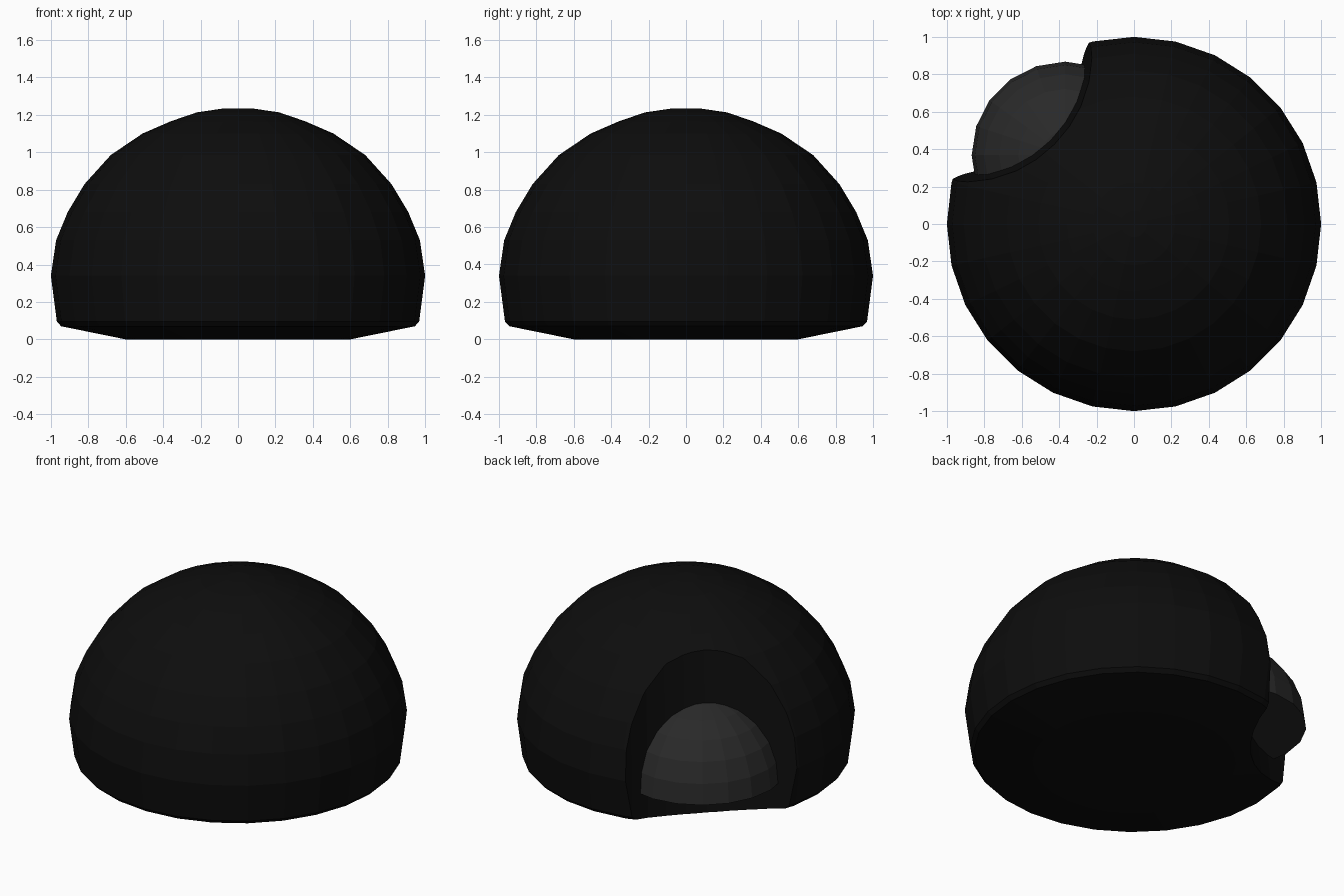
import bpy, bmesh, math
from mathutils import Matrix

if "Cube" in bpy.data.objects:
    bpy.data.objects.remove(bpy.data.objects["Cube"])

# The recess and face look towards the back left
FACING = Matrix.Rotation(math.radians(135), 4, 'Z')


def material(name, value):
    m = bpy.data.materials.new(name)
    m.diffuse_color = (value, value, value, 1)
    m.use_nodes = True
    m.node_tree.nodes["Principled BSDF"].inputs["Base Color"].default_value = m.diffuse_color
    return m


def lathe(name, profile, segments, offset=0.0, mat=None):
    """Revolve (radius, height) points about z, closing both ends."""
    bm = bmesh.new()
    rings = []
    for r, z in profile:
        if r == 0:
            rings.append([bm.verts.new((0, 0, z))] * segments)
        else:
            rings.append([bm.verts.new((r * math.cos(a), r * math.sin(a), z))
                          for a in (2 * math.pi * (i + offset) / segments for i in range(segments))])
    for low, high in zip(rings, rings[1:]):
        for i in range(segments):
            j = (i + 1) % segments
            bm.faces.new(dict.fromkeys((low[i], low[j], high[j], high[i])))
    if profile[0][0] > 0:
        bm.faces.new(rings[0][::-1])
    if profile[-1][0] > 0:
        bm.faces.new(rings[-1])
    bmesh.ops.recalc_face_normals(bm, faces=bm.faces)
    mesh = bpy.data.meshes.new(name)
    bm.to_mesh(mesh)
    bm.free()
    obj = bpy.data.objects.new(name, mesh)
    bpy.context.collection.objects.link(obj)
    if mat:
        mesh.materials.append(mat)
    return obj


# Domed shell with shallow conical underside
shell = lathe("domed_shell", [
    (0.60, 0), (0.945, 0.07), (0.968, 0.095), (1.0, 0.34), (0.972, 0.53),
    (0.91, 0.68), (0.82, 0.83), (0.68, 0.985), (0.51, 1.10), (0.36, 1.165),
    (0.22, 1.213), (0.07, 1.235), (0, 1.235)], 28, 0.0, material("black", 0.004))

# Leaning cylinder that scoops the recess out of the shell
cutter = lathe("recess_cutter", [(0.8, -0.3), (0.8, 1.5)], 40)
for v in cutter.data.vertices:
    v.co.x += 1.45 - 0.09 * (v.co.z - 0.5)
cutter.data.transform(FACING)
cutter.hide_render = True
cutter.hide_viewport = True

cut = shell.modifiers.new("recess", 'BOOLEAN')
cut.operation = 'DIFFERENCE'
cut.solver = 'EXACT'
cut.object = cutter

# Rounded face bulging from the recess, flat underneath
R = 0.5
arc = [(R * math.cos(math.radians(a)), 0.22 + R * math.sin(math.radians(a))) for a in range(0, 90, 15)]
face = lathe("rounded_face", arc + [(0, 0.22 + R)], 20, 0.5, material("dark_grey", 0.022))
face.data.transform(FACING @ Matrix.Translation((0.52, 0, 0)))
